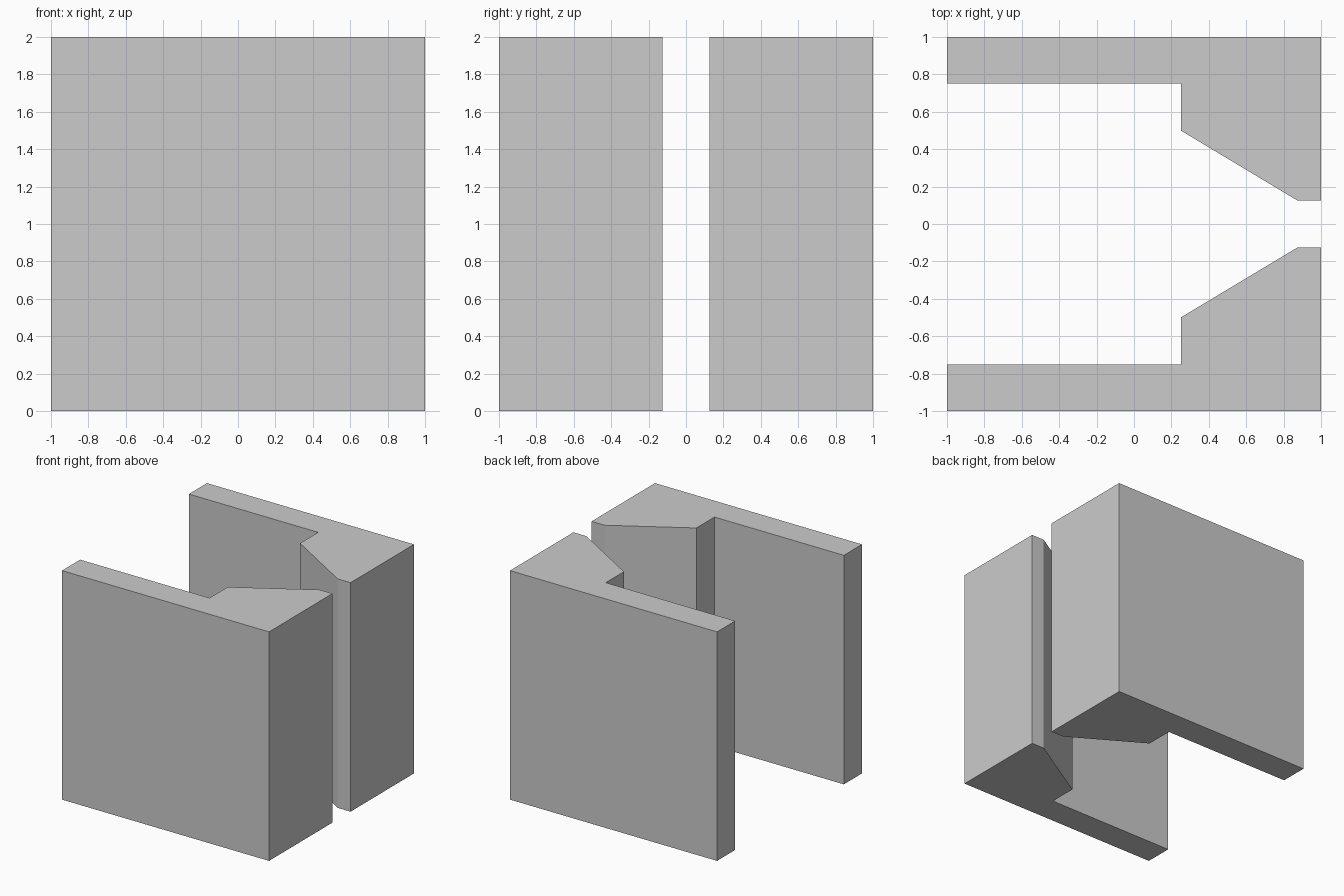
import bpy
import bmesh

if "Cube" in bpy.data.objects:
    bpy.data.objects.remove(bpy.data.objects["Cube"])

HEIGHT = 2.0
# Plan outline of one wall: thin rear panel swelling into a tapered jamb
PROFILE = [(-1, 1), (-1, 0.75), (0.25, 0.75), (0.25, 0.5),
           (0.875, 0.125), (1, 0.125), (1, 1)]


def wall(name, side):
    """Extrude the outline upward; side = 1 or -1 mirrors it across y."""
    bm = bmesh.new()
    base = bm.faces.new([bm.verts.new((x, side * y, 0)) for x, y in PROFILE])
    top = bmesh.ops.extrude_face_region(bm, geom=[base], use_keep_orig=True)
    verts = [v for v in top["geom"] if isinstance(v, bmesh.types.BMVert)]
    bmesh.ops.translate(bm, verts=verts, vec=(0, 0, HEIGHT))
    bmesh.ops.recalc_face_normals(bm, faces=bm.faces)
    mesh = bpy.data.meshes.new(name)
    bm.to_mesh(mesh)
    bm.free()
    bpy.context.collection.objects.link(bpy.data.objects.new(name, mesh))


# Two mirrored walls with a narrow slit between their jambs
wall("back_wall", 1)
wall("front_wall", -1)
